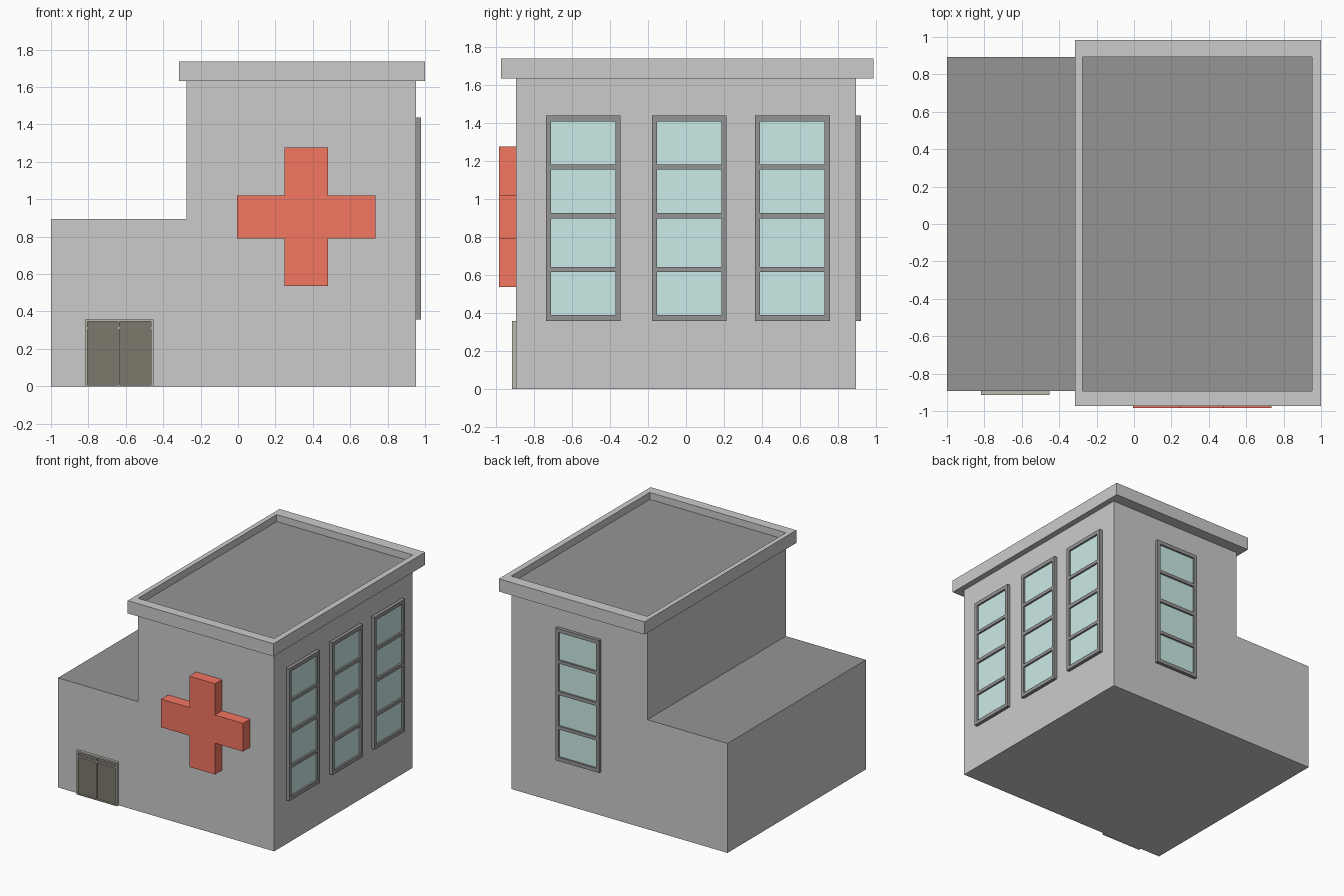
import bpy, bmesh

if "Cube" in bpy.data.objects:
    bpy.data.objects.remove(bpy.data.objects["Cube"])

# axis orders: map lattice (u, v, w) to world (x, y, z)
TOP = lambda u, v, w: (u, v, w)
FACING_Y = lambda u, v, w: (u, w, v)
FACING_X = lambda u, v, w: (w, u, v)


def material(name, rgb):
    m = bpy.data.materials.new(name)
    m.diffuse_color = (*rgb, 1)
    m.use_nodes = True
    m.node_tree.nodes["Principled BSDF"].inputs["Base Color"].default_value = m.diffuse_color
    return m


DARK = material("dark_grey", (0.3, 0.3, 0.3))
RED = material("red", (0.9, 0.18, 0.12))
GLASS = material("glass", (0.6, 0.83, 0.8))
DOOR_FRAME = material("door_frame", (0.5, 0.49, 0.44))
DOOR_GLASS = material("door_glass", (0.2, 0.19, 0.15))


def lattice(name, us, vs, w0, w1, axes, holes=(), mat=None):
    """Solid plate made of grid cells, leaving out the (column, row) holes."""
    bm = bmesh.new()
    verts = {}

    def vert(i, j, k):
        if (i, j, k) not in verts:
            verts[i, j, k] = bm.verts.new(axes(us[i], vs[j], (w0, w1)[k]))
        return verts[i, j, k]

    cells = {(i, j) for i in range(len(us) - 1) for j in range(len(vs) - 1)} - set(holes)
    for i, j in cells:
        ring = [(i, j), (i + 1, j), (i + 1, j + 1), (i, j + 1)]
        for k in (0, 1):
            bm.faces.new([vert(*p, k) for p in ring])
        beside = [(i, j - 1), (i + 1, j), (i, j + 1), (i - 1, j)]
        for n, cell in enumerate(beside):
            if cell not in cells:
                a, b = ring[n], ring[(n + 1) % 4]
                bm.faces.new([vert(*a, 0), vert(*b, 0), vert(*b, 1), vert(*a, 1)])
    bmesh.ops.recalc_face_normals(bm, faces=bm.faces)
    me = bpy.data.meshes.new(name)
    bm.to_mesh(me)
    bm.free()
    ob = bpy.data.objects.new(name, me)
    bpy.context.collection.objects.link(ob)
    if mat:
        me.materials.append(mat)
    return ob


# stepped building body, dark on its two flat roofs
WALL = 0.893
body = lattice("building_body", [-1, -0.276, 0.952], [0, 0.893, 1.68],
               -WALL, WALL, FACING_Y, holes=[(0, 1)])
body.data.materials.append(material("wall_grey", (0.8, 0.8, 0.8)))
body.data.materials.append(DARK)
for f in body.data.polygons:
    if f.normal.z > 0.9:
        f.material_index = 1

# parapet ring around the tall roof
lattice("roof_parapet", [-0.315, -0.276, 0.952, 1.0], [-0.972, -WALL, WALL, 0.985],
        1.633, 1.737, TOP, holes=[(1, 1)])

# red cross sign
lattice("cross_sign", [-0.005, 0.249, 0.481, 0.735], [0.536, 0.791, 1.021, 1.276],
        -0.984, -WALL + 0.01, FACING_Y, holes=[(0, 0), (2, 0), (0, 2), (2, 2)], mat=RED)


# tall four-pane windows
def window(name, centre, wall, axes):
    us = [centre + d for d in (-0.197, -0.169, 0.169, 0.197)]
    vs = [0.357, 0.388, 0.616, 0.642, 0.897, 0.926, 1.153, 1.179, 1.406, 1.437]
    lattice(name + "_frame", us, vs, wall - 0.01, wall + 0.027, axes,
            holes=[(1, j) for j in (1, 3, 5, 7)], mat=DARK)
    lattice(name + "_glass", [us[0] + 0.01, us[3] - 0.01], [vs[0] + 0.01, vs[-1] - 0.01],
            wall - 0.005, wall + 0.012, axes, mat=GLASS)


for n, y in enumerate((-0.54, 0.017, 0.559)):
    window(f"side_window_{n + 1}", y, 0.952, FACING_X)
window("back_window", 0.338, WALL, FACING_Y)

# double entrance door with a transom strip
lattice("door_frame", [-0.818, -0.805, -0.641, -0.633, -0.465, -0.452],
        [0, 0.008, 0.306, 0.317, 0.345, 0.357], -0.915, -WALL + 0.01, FACING_Y,
        holes=[(1, 1), (3, 1), (1, 3), (3, 3)], mat=DOOR_FRAME)
lattice("door_glass", [-0.812, -0.458], [0.004, 0.351], -0.905, -WALL + 0.005,
        FACING_Y, mat=DOOR_GLASS)
